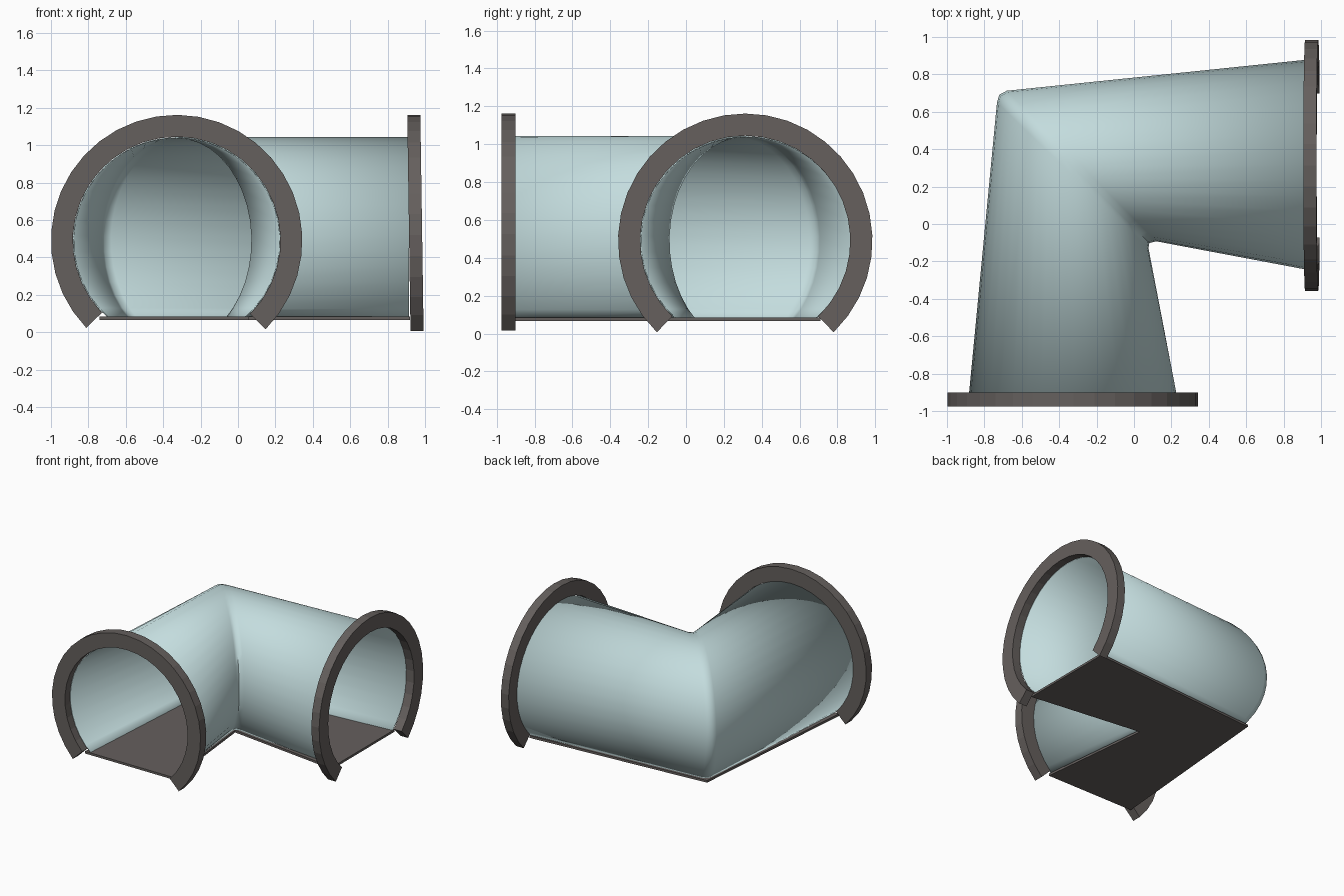
import bpy, math
from mathutils import Vector

cube = bpy.data.objects.get("Cube")
if cube:
    bpy.data.objects.remove(cube)

CENTRE_Z = 0.49


def make_material(name, rgb):
    mat = bpy.data.materials.new(name)
    mat.use_nodes = True
    color = (*rgb, 1)
    mat.diffuse_color = color
    bsdf = mat.node_tree.nodes["Principled BSDF"]
    bsdf.inputs["Base Color"].default_value = color
    bsdf.inputs["Roughness"].default_value = 0.7
    return mat


def make_object(name, verts, faces, mat, smooth=None):
    mesh = bpy.data.meshes.new(name)
    mesh.from_pydata(verts, [], faces)
    mesh.materials.append(mat)
    obj = bpy.data.objects.new(name, mesh)
    bpy.context.collection.objects.link(obj)
    bpy.ops.object.select_all(action='DESELECT')
    obj.select_set(True)
    bpy.context.view_layer.objects.active = obj
    bpy.ops.object.mode_set(mode='EDIT')
    bpy.ops.mesh.select_all(action='SELECT')
    bpy.ops.mesh.normals_make_consistent(inside=False)
    bpy.ops.object.mode_set(mode='OBJECT')
    if smooth:
        bpy.ops.object.shade_smooth_by_angle(angle=math.radians(smooth))
    return obj


def arc(start, end, steps):
    return [math.radians(start + (end - start) * i / steps) for i in range(steps + 1)]


def grid_faces(rows, cols, wrap=False):
    last = cols if wrap else cols - 1
    return [(r * cols + c, r * cols + (c + 1) % cols,
             (r + 1) * cols + (c + 1) % cols, (r + 1) * cols + c)
            for r in range(rows - 1) for c in range(last)]


tube_mat = make_material("pale blue", (0.55, 0.72, 0.73))
trim_mat = make_material("dark warm grey", (0.13, 0.116, 0.11))

# Elbow tube: open arches lofted through a softly rounded mitre
sections = [  # outer side, inner side in plan
    ((-0.88, -0.91), (0.225, -0.91)),
    ((-0.73, 0.65), (0.075, -0.13)),
    ((-0.718, 0.69), (0.08, -0.10)),
    ((-0.68, 0.71), (0.12, -0.09)),
    ((0.915, 0.875), (0.915, -0.24)),
]
angles = arc(-50, 230, 32)
verts = []
for outer, inner in sections:
    a, b = Vector(outer), Vector(inner)
    for t in angles:
        p = (a + b) / 2 + (b - a) / 2 * math.cos(t)
        verts.append((p.x, p.y, CENTRE_Z + 0.55 * math.sin(t)))
tube = make_object("elbow_tube", verts, grid_faces(len(sections), len(angles)),
                   tube_mat, 60)
shell = tube.modifiers.new("wall", 'SOLIDIFY')
shell.thickness = 0.006
shell.offset = 0


# End flanges: flat rings left open at the bottom
def flange(name, start, end, place):
    steps = arc(start, end, 28)
    verts = [place(r * math.cos(t), r * math.sin(t), d)
             for t in steps
             for r, d in ((0.555, 0), (0.672, 0), (0.672, 1), (0.555, 1))]
    faces = grid_faces(len(steps), 4, wrap=True)
    n = len(verts)
    faces += [(0, 1, 2, 3), (n - 4, n - 3, n - 2, n - 1)]
    return make_object(name, verts, faces, trim_mat)


flange("front_flange", -45, 224,
       lambda u, v, d: (-0.328 + u, -0.90 - 0.075 * d, CENTRE_Z + v))
flange("left_flange", -46, 226,
       lambda u, v, d: (0.915 + 0.07 * d - 0.015 * v, 0.313 + u, CENTRE_Z + v))

# Floor: thin bent plate closing the underside
plan = [(-0.74, -0.92), (0.06, -0.92), (-0.04, 0.02),
        (0.92, -0.10), (0.92, 0.71), (-0.61, 0.60)]
verts = [(x, y, z) for z in (0.066, 0.084) for x, y in plan]
n = len(plan)
quads = [(0, 1, 2, 5), (5, 2, 3, 4)]
faces = quads + [tuple(i + n for i in q) for q in quads]
faces += [(i, (i + 1) % n, (i + 1) % n + n, i + n) for i in range(n)]
make_object("floor_plate", verts, faces, trim_mat)
